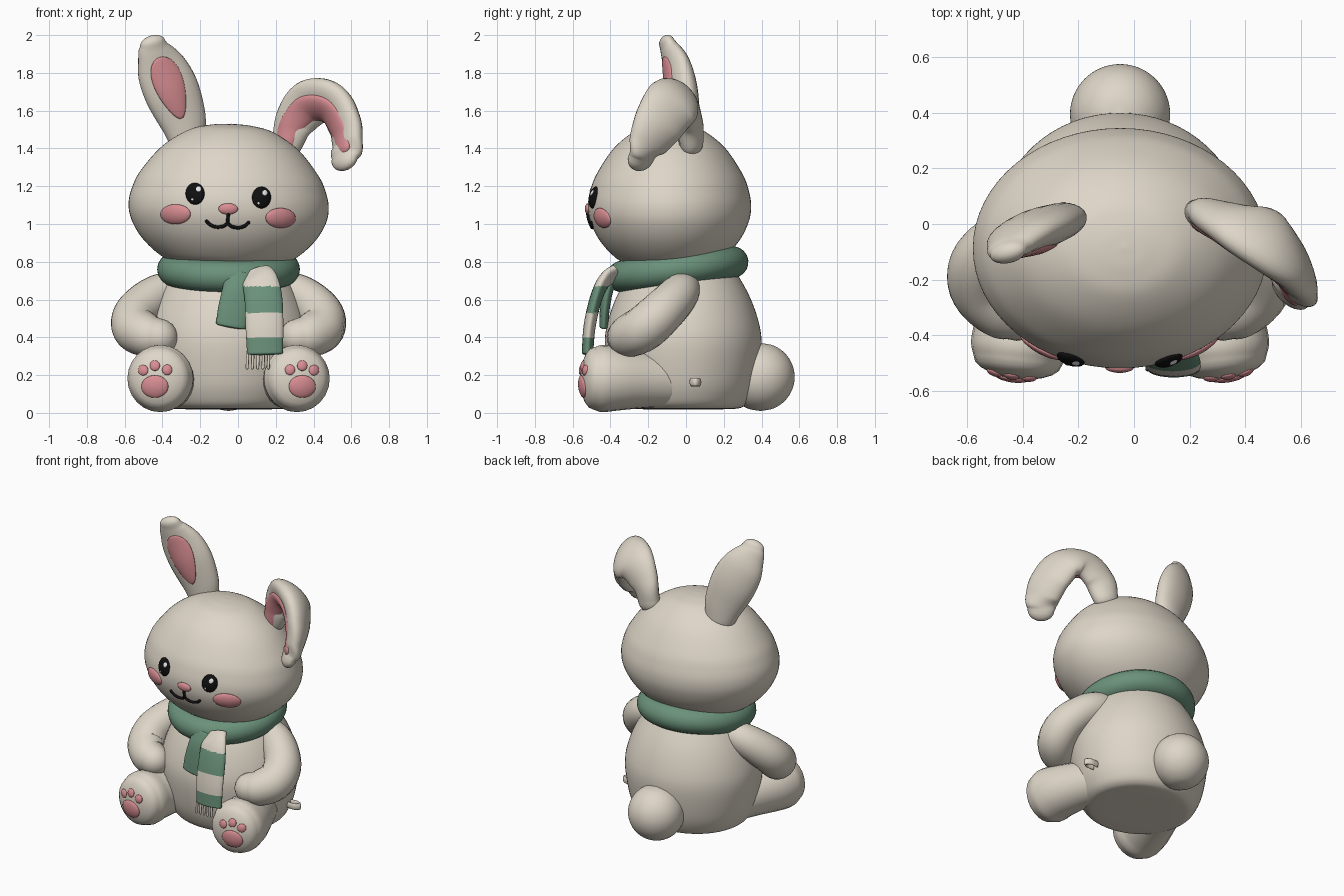
import bpy, bmesh, math
from mathutils import Vector, Matrix
from mathutils.bvhtree import BVHTree

if "Cube" in bpy.data.objects:
    bpy.data.objects.remove(bpy.data.objects["Cube"])

CX = -0.05  # symmetry plane of the body
FRONT = Vector((0, -1, 0))


def material(name, rgb):
    m = bpy.data.materials.new(name)
    m.use_nodes = True
    m.diffuse_color = (*rgb, 1)
    m.node_tree.nodes["Principled BSDF"].inputs["Base Color"].default_value = (*rgb, 1)
    return m


cream = material("cream plush", (0.73, 0.67, 0.575))
pink = material("pink", (0.69, 0.27, 0.29))
green = material("scarf green", (0.145, 0.285, 0.195))
black = material("black", (0.005, 0.005, 0.005))
white = material("white", (0.8, 0.8, 0.8))


def finish(name, bm, *mats, rule=None):
    bmesh.ops.recalc_face_normals(bm, faces=bm.faces)
    for f in bm.faces:
        f.smooth = True
        if rule:
            f.material_index = rule(f.calc_center_median())
    me = bpy.data.meshes.new(name)
    bm.to_mesh(me)
    bm.free()
    for m in mats:
        me.materials.append(m)
    ob = bpy.data.objects.new(name, me)
    bpy.context.collection.objects.link(ob)
    return ob


def spline(pts, steps=6):
    """Catmull-Rom samples through points of any dimension."""
    p = [Vector(q) for q in pts]
    p = [2 * p[0] - p[1]] + p + [2 * p[-1] - p[-2]]
    out = []
    for a, b, c, d in zip(p, p[1:], p[2:], p[3:]):
        for i in range(steps):
            t = i / steps
            out.append(0.5 * (2 * b + (c - a) * t + (2 * a - 5 * b + 4 * c - d) * t * t
                              + (3 * b - a - 3 * c + d) * t ** 3))
    return out + [p[-2]]


def skin(bm, rings):
    """Bridge equal rings of points and close both ends."""
    rows = [[bm.verts.new(v) for v in r] for r in rings]
    n = len(rows[0])
    for r, s in zip(rows, rows[1:]):
        for i in range(n):
            bm.faces.new((r[i], r[(i + 1) % n], s[(i + 1) % n], s[i]))
    bm.faces.new(rows[0])
    bm.faces.new(rows[-1])


def loft(name, path, *mats, n=FRONT, ends=1.0, sides=24, steps=6, rule=None):
    """Sweep an ellipse (x, y, z, half width, half thickness) with domed ends."""
    s = spline(path, steps)
    pos = [Vector(q[:3]) for q in s]
    stations = []
    for i, q in enumerate(s):
        t = (pos[min(i + 1, len(s) - 1)] - pos[max(i - 1, 0)]).normalized()
        stations.append((pos[i], t, q[3], q[4]))

    def dome(st, sign):
        p, t, w, h = st
        arc = [math.radians(a) for a in (18, 36, 54, 70, 82, 88)]
        return [(p + t * sign * w * ends * math.sin(a), t, w * math.cos(a), h * math.cos(a)) for a in arc]

    stations = dome(stations[0], -1)[::-1] + stations + dome(stations[-1], 1)
    rings = []
    for p, t, w, h in stations:
        side = t.cross(Vector(n)).normalized()
        up = side.cross(t)
        rings.append([p + side * w * math.cos(a) + up * h * math.sin(a)
                      for a in (math.tau * k / sides for k in range(sides))])
    bm = bmesh.new()
    skin(bm, rings)
    return finish(name, bm, *mats, rule=rule)


def lathe(name, profile, center, scale, mat, tilt=0.0, sides=64):
    m = Matrix.Translation(center) @ Matrix.Rotation(tilt, 4, "Y") @ Matrix.Diagonal((*scale, 1, 1))
    bm = bmesh.new()
    skin(bm, [[m @ Vector((r * math.cos(a), r * math.sin(a), z))
               for a in (math.tau * k / sides for k in range(sides))]
              for r, z in ((max(q[0], 0.002), q[1]) for q in spline(profile))])
    return finish(name, bm, mat)


def tree(ob):
    return BVHTree.FromPolygons([v.co for v in ob.data.vertices], [p.vertices for p in ob.data.polygons])


def project(surface, x, z, lift=0.0):
    """Point on a part's front surface, or None where there is none."""
    hit, nor, _, _ = surface.ray_cast(Vector((x, -3, z)), Vector((0, 1, 0)))
    return hit + nor * lift if hit else None


def patch(name, surface, x, z, rx, rz, mat, height, angle=0.0, taper=0.0, sides=32):
    """Padded oval that follows the surface beneath it."""
    bm = bmesh.new()
    ca, sa = math.cos(angle), math.sin(angle)
    rings = []
    for r in (1, 0.97, 0.9, 0.75, 0.5, 0.25, 0.03):
        ring = []
        for k in range(sides):
            a = math.tau * k / sides
            v = r * rz * math.sin(a)
            u = r * rx * math.cos(a) * (1 + taper * math.sin(a))
            lift = height * math.sqrt(1 - r * r) - 0.002 * (r == 1)
            ring.append(project(surface, x + u * ca - v * sa, z + u * sa + v * ca, lift))
        if None not in ring:
            rings.append(ring)
    skin(bm, rings)
    return finish(name, bm, mat)


# Body and head
lathe("body", [(0, 0.02), (0.24, 0.02), (0.32, 0.035), (0.365, 0.1), (0.395, 0.2), (0.415, 0.36), (0.4, 0.48),
               (0.35, 0.62), (0.27, 0.76), (0.2, 0.85)], (CX, -0.015, 0), (1.07, 1), cream)
head = lathe("head", [(0, -0.32), (0.3, -0.31), (0.57, -0.28), (0.73, -0.23), (0.88, -0.15), (0.975, -0.06),
                      (1, 0.02), (0.97, 0.1), (0.89, 0.19), (0.68, 0.325), (0.42, 0.415), (0.2, 0.445),
                      (0, 0.453)], (CX, -0.087, 1.078), (0.53, 0.432), cream, tilt=math.radians(2))
lathe("tail", [(0.18 * math.sin(a), -0.18 * math.cos(a)) for a in (math.pi * k / 8 for k in range(9))],
      (CX, 0.395, 0.19), (1, 1), cream)

# Arms, legs and paw pads
for side, s in (("left", 1), ("right", -1)):
    def flip(*pts):
        return [(CX + s * p[0], *p[1:]) for p in pts]
    loft(side + "_arm", flip((0.24, 0.0, 0.68, 0.08, 0.08), (0.38, -0.04, 0.625, 0.105, 0.105),
                             (0.485, -0.13, 0.53, 0.118, 0.118), (0.495, -0.22, 0.45, 0.122, 0.122),
                             (0.43, -0.295, 0.41, 0.115, 0.115), (0.37, -0.32, 0.4, 0.1, 0.1)), cream)
    leg = loft(side + "_leg", flip((0.27, -0.1, 0.17, 0.135, 0.14), (0.31, -0.22, 0.175, 0.148, 0.15),
                                   (0.35, -0.36, 0.18, 0.168, 0.168), (0.362, -0.44, 0.182, 0.175, 0.178),
                                   (0.368, -0.49, 0.183, 0.16, 0.164)), cream, n=(0, 0, 1), ends=0.42)
    sole = tree(leg)
    patch(side + "_paw_pad", sole, CX + s * 0.39, 0.14, 0.072, 0.06, pink, 0.016)
    for i, (x, z) in enumerate(((0.325, 0.228), (0.39, 0.25), (0.452, 0.226))):
        patch(f"{side}_toe_pad_{i + 1}", sole, CX + s * x, z, 0.027, 0.028, pink, 0.012)

# Upright ear
ear = loft("right_ear", [(-0.27, 0.01, 1.45, 0.1, 0.065), (-0.295, 0.0, 1.56, 0.13, 0.07),
                         (-0.35, -0.02, 1.7, 0.15, 0.075), (-0.405, -0.045, 1.82, 0.137, 0.065),
                         (-0.442, -0.08, 1.91, 0.095, 0.05), (-0.452, -0.1, 1.955, 0.07, 0.04)],
           cream, n=(0.24, -0.97, 0), ends=0.62)
patch("right_inner_ear", tree(ear), -0.358, 1.72, 0.078, 0.175, pink, 0.014, math.radians(20), 0.3)

# Folded ear, with its lining on the underside
fold = Vector((-0.45, -0.63, -0.63))
ear_path = [(0.26, 0.03, 1.43, 0.085, 0.06), (0.305, 0.02, 1.55, 0.11, 0.065),
            (0.395, -0.015, 1.645, 0.135, 0.07), (0.5, -0.075, 1.635, 0.15, 0.075),
            (0.565, -0.145, 1.53, 0.142, 0.07), (0.58, -0.205, 1.42, 0.115, 0.06),
            (0.565, -0.24, 1.345, 0.085, 0.045)]
loft("left_ear", ear_path, cream, n=fold, ends=0.8, steps=10)
lining = [(*(Vector(p[:3]) + fold * p[4] * 0.8), p[3] * 0.6, p[4] * 0.5) for p in ear_path[:-1]]
loft("left_inner_ear", lining, pink, n=fold, ends=0.6, steps=10)

# Face
face = tree(head)
for side, x, z in (("right", -0.227, 1.16), ("left", 0.124, 1.14)):
    eye = patch(side + "_eye", face, x, z, 0.05, 0.058, black, 0.022)
    shine = tree(eye)
    patch(side + "_eye_shine", shine, x + 0.018, z + 0.025, 0.014, 0.015, white, 0.004)
    patch(side + "_eye_glint", shine, x - 0.015, z - 0.03, 0.007, 0.007, white, 0.003)
patch("right_cheek", face, -0.33, 1.052, 0.08, 0.053, pink, 0.02)
patch("left_cheek", face, 0.225, 1.032, 0.08, 0.053, pink, 0.02)
patch("nose", face, -0.052, 1.08, 0.052, 0.03, pink, 0.017)


def stroke(name, pts):
    loft(name, [(*project(face, x, z, 0.004), 0.009, 0.009) for x, z in pts], black, sides=8)


stroke("mouth_line", [(-0.052, 1.055), (-0.053, 1.03), (-0.055, 1.005)])
for side, s in (("left", 1), ("right", -1)):
    stroke(side + "_smile", [(-0.055 + s * u, 1.0 + v - s * u * 0.03) for u, v in
                             ((0, 0.005), (0.025, -0.012), (0.06, -0.016), (0.09, -0.006), (0.11, 0.012))])

# Scarf ring, tilted up at the back
tilt = Matrix.Translation((CX, -0.045, 0.76)) @ Matrix.Rotation(math.radians(7.5), 4, "X")
bm = bmesh.new()
rows = [[bm.verts.new(tilt @ Vector(((0.29 + 0.088 * math.cos(b)) * math.cos(a),
                                     (0.29 + 0.088 * math.cos(b)) * math.sin(a), 0.085 * math.sin(b))))
         for b in (math.tau * j / 20 for j in range(20))] for a in (math.tau * k / 64 for k in range(64))]
for i in range(64):
    for j in range(20):
        r, q = rows[i], rows[(i + 1) % 64]
        bm.faces.new((r[j], r[(j + 1) % 20], q[(j + 1) % 20], q[j]))
finish("scarf_ring", bm, green)

# Scarf ends: a short plain one and a long striped one
loft("scarf_short_end", [(0.005, -0.385, 0.735, 0.07, 0.03), (-0.005, -0.415, 0.65, 0.078, 0.03),
                         (-0.022, -0.43, 0.55, 0.083, 0.026), (-0.038, -0.435, 0.46, 0.08, 0.024)],
     green, ends=0.12)
loft("scarf_long_end", [(0.1, -0.375, 0.745, 0.078, 0.032), (0.118, -0.435, 0.695, 0.095, 0.034),
                        (0.135, -0.478, 0.6, 0.1, 0.033), (0.14, -0.51, 0.46, 0.1, 0.032),
                        (0.143, -0.522, 0.315, 0.095, 0.03)],
     green, cream, ends=0.1, steps=16, rule=lambda c: int(c.z > 0.67 or 0.40 < c.z < 0.53))
for i in range(5):
    x = 0.05 + 0.028 * i
    loft(f"fringe_{i + 1}", [(x, -0.52, 0.32, 0.008, 0.008), (x, -0.522, 0.28, 0.008, 0.008),
                             (x - 0.002, -0.522, 0.238, 0.008, 0.008)], cream, sides=8, steps=2)

# Small loop tag on the hip
loft("side_tag", [(0.36, 0.03, 0.163, 0.008, 0.022), (0.41, 0.028, 0.163, 0.008, 0.022),
                  (0.44, 0.05, 0.163, 0.008, 0.022), (0.41, 0.072, 0.163, 0.008, 0.022),
                  (0.36, 0.07, 0.163, 0.008, 0.022)], cream, n=(0, 0, 1), ends=0.2, sides=12)
